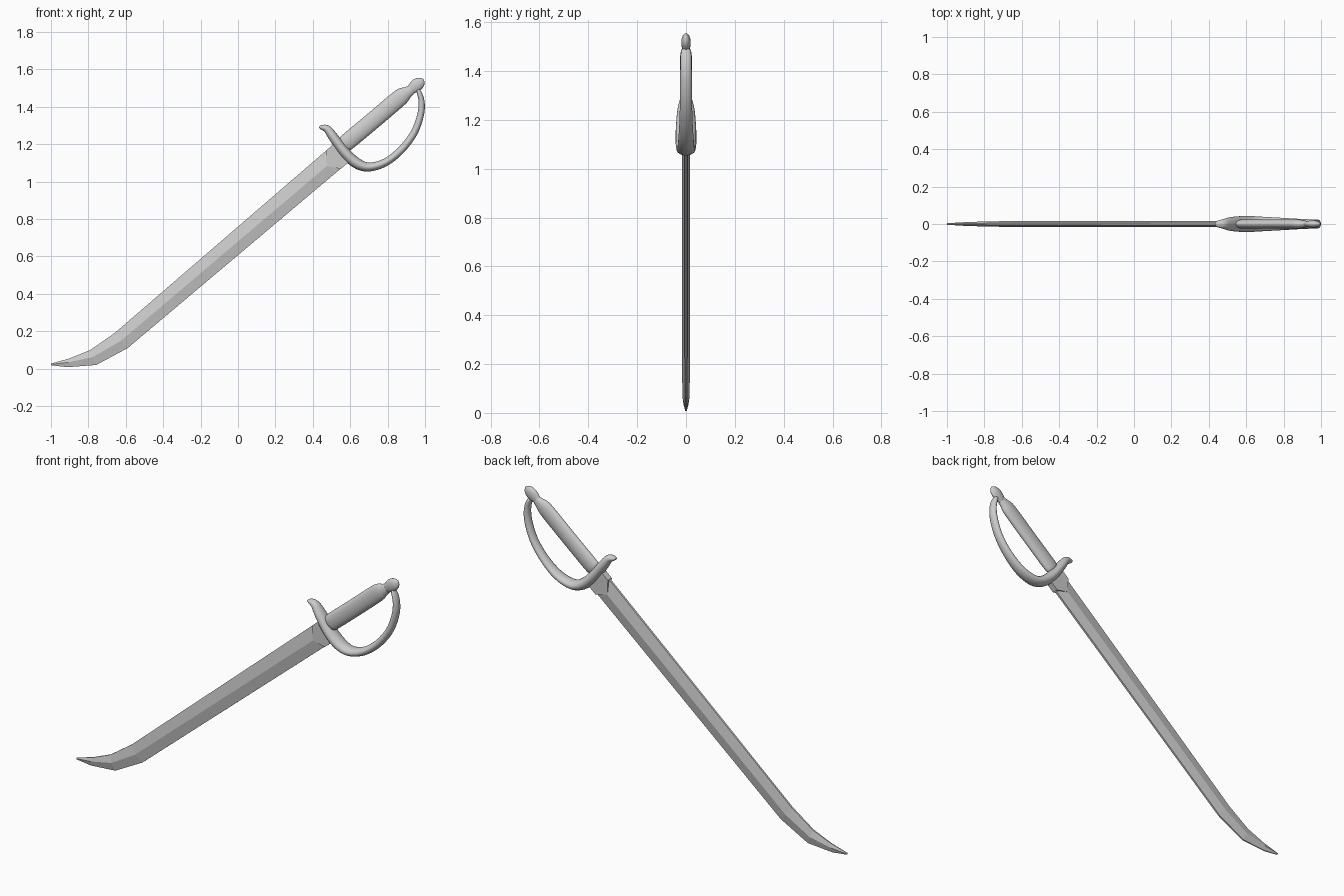
import bpy, bmesh, math
from mathutils import Vector


def make(name, verts, faces, smooth=False):
    me = bpy.data.meshes.new(name)
    me.from_pydata([tuple(v) for v in verts], [], faces)
    bm = bmesh.new()
    bm.from_mesh(me)
    bmesh.ops.recalc_face_normals(bm, faces=bm.faces)
    bm.to_mesh(me)
    bm.free()
    ob = bpy.data.objects.new(name, me)
    bpy.context.collection.objects.link(ob)
    if smooth:
        bpy.ops.object.select_all(action='DESELECT')
        ob.select_set(True)
        bpy.context.view_layer.objects.active = ob
        bpy.ops.object.shade_smooth_by_angle(angle=math.radians(50))
    return ob


def bridge(rings):
    """Join equal-length rings of points into a capped skin."""
    n = len(rings[0])
    verts = [v for r in rings for v in r]
    faces = [(i * n + j, i * n + (j + 1) % n, (i + 1) * n + (j + 1) % n, (i + 1) * n + j)
             for i in range(len(rings) - 1) for j in range(n)]
    faces += [tuple(range(n)), tuple(range(len(verts) - n, len(verts)))]
    return verts, faces


def refine(keys, steps):
    """Catmull-Rom interpolation of the stations."""
    k = [Vector(p) for p in keys]
    k = [2 * k[0] - k[1]] + k + [2 * k[-1] - k[-2]]
    out = []
    for i in range(1, len(k) - 2):
        a, b, c, d = k[i - 1:i + 3]
        for s in range(steps):
            t = s / steps
            out.append(0.5 * (2 * b + (c - a) * t + (2 * a - 5 * b + 4 * c - d) * t * t
                              + (3 * b - a - 3 * c + d) * t ** 3))
    return out + [k[-2]]


def loft(name, keys, steps=4, n=20):
    """Elliptical sweep in the xz plane; stations are (x, z, half width, half depth y)."""
    st = refine([(x, z, w, d) for x, z, w, d in keys], steps)
    rings = []
    for i, p in enumerate(st):
        q, r = st[max(i - 1, 0)], st[min(i + 1, len(st) - 1)]
        t = Vector((r[0] - q[0], r[1] - q[1])).normalized()
        w, d = max(p[2], 0.002), max(p[3], 0.002)
        ring = []
        for j in range(n):
            a = 2 * math.pi * j / n
            c, s = math.cos(a) * w, math.sin(a) * d
            ring.append((p[0] - t.y * c, s, p[1] + t.x * c))
        rings.append(ring)
    return make(name, *bridge(rings), smooth=True)


# Blade: upper edge, ridge, lower edge (x, z), ridge and edge half thickness
blade = [
    ((0.54, 1.225), (0.57, 1.18), (0.61, 1.122), 0.017, 0.006),
    ((0.47, 1.165), (0.475, 1.083), (0.55, 1.07), 0.017, 0.006),
    ((-0.66, 0.19), (-0.625, 0.15), (-0.59, 0.11), 0.016, 0.005),
    ((-0.79, 0.10), (-0.775, 0.062), (-0.757, 0.02), 0.014, 0.004),
    ((-0.90, 0.055), (-0.905, 0.034), (-0.91, 0.008), 0.010, 0.003),
    ((-1.0, 0.027), (-0.999, 0.023), (-0.997, 0.018), 0.004, 0.002),
]
rings = []
for u, m, l, tm, te in blade:
    rings.append([(u[0], -te, u[1]), (m[0], -tm, m[1]), (l[0], -te, l[1]),
                  (l[0], te, l[1]), (m[0], tm, m[1]), (u[0], te, u[1])])
make("blade", *bridge(rings))

# Ricasso: flat block with a pointed end running into the blade ridge
outline = [(0.472, 1.167), (0.475, 1.083), (0.55, 1.068), (0.61, 1.12), (0.545, 1.23)]
make("ricasso", *bridge([[(x, y, z) for x, z in outline] for y in (-0.0175, 0.0175)]))

# Guard and knuckle bow in one sweep
loft("guard", [
    (0.434, 1.290, 0.004, 0.008), (0.448, 1.290, 0.013, 0.018),
    (0.478, 1.280, 0.021, 0.026), (0.512, 1.235, 0.026, 0.036),
    (0.570, 1.157, 0.029, 0.042), (0.632, 1.100, 0.029, 0.042),
    (0.700, 1.078, 0.024, 0.038), (0.790, 1.104, 0.021, 0.033),
    (0.875, 1.172, 0.020, 0.028), (0.942, 1.262, 0.019, 0.025),
    (0.977, 1.360, 0.018, 0.024), (0.981, 1.430, 0.016, 0.023),
    (0.967, 1.480, 0.012, 0.020), (0.958, 1.495, 0.004, 0.008)])

# Grip with rounded ends and narrow neck
loft("grip", [
    (0.560, 1.192, 0.030, 0.014), (0.572, 1.202, 0.043, 0.022),
    (0.600, 1.225, 0.046, 0.025), (0.720, 1.325, 0.046, 0.025),
    (0.840, 1.427, 0.046, 0.025), (0.880, 1.460, 0.043, 0.024),
    (0.905, 1.477, 0.032, 0.020), (0.925, 1.490, 0.026, 0.016)])

# Pommel: small pointed bud
loft("pommel", [
    (0.910, 1.480, 0.020, 0.012), (0.930, 1.496, 0.028, 0.016),
    (0.950, 1.512, 0.034, 0.019), (0.970, 1.528, 0.031, 0.018),
    (0.984, 1.540, 0.020, 0.012), (0.992, 1.547, 0.004, 0.004)])
